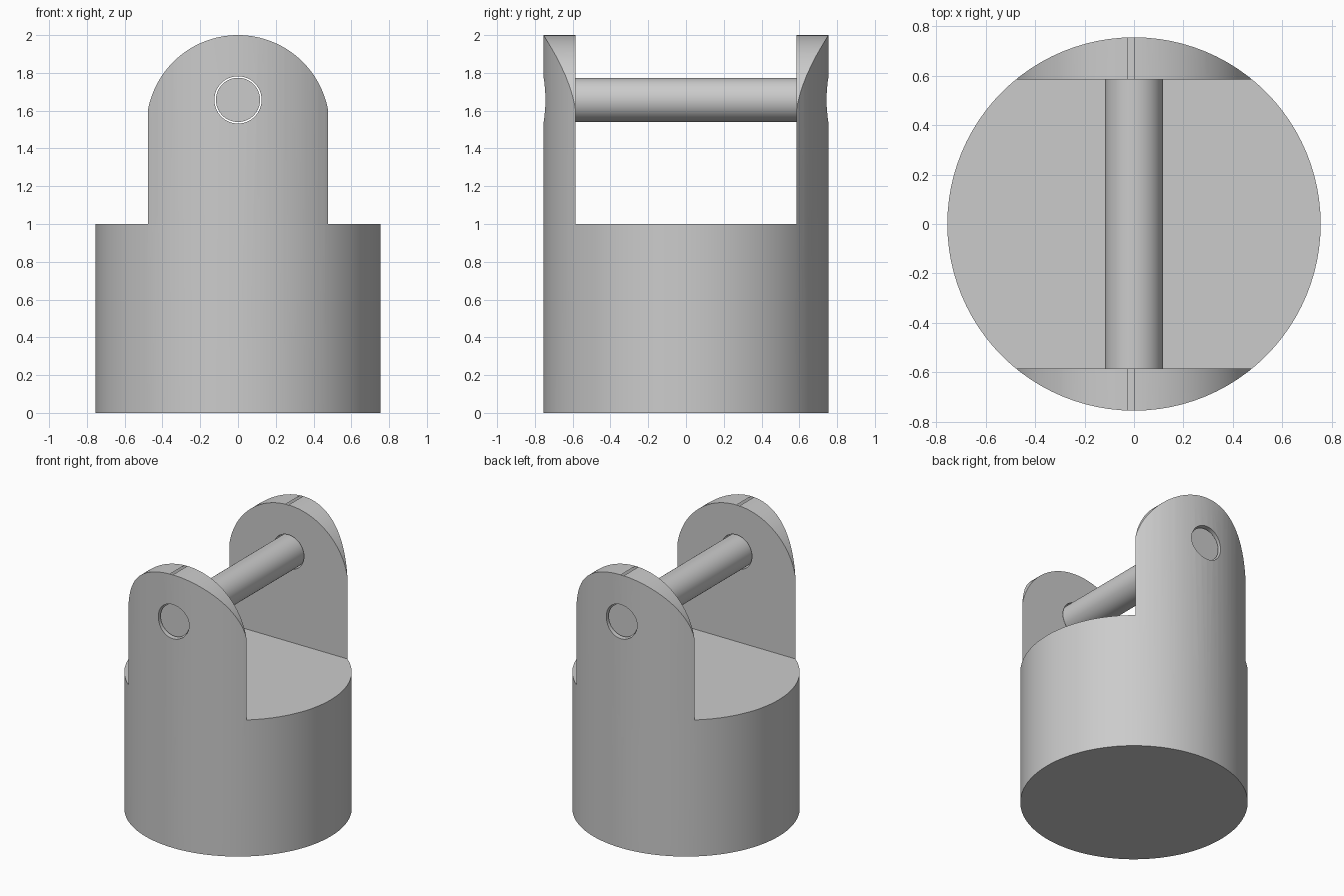
import bpy
import bmesh
from math import cos, sin, pi, radians
from mathutils import Matrix

default_cube = bpy.data.objects.get("Cube")
if default_cube:
    bpy.data.objects.remove(default_cube, do_unlink=True)

RADIUS, HEIGHT, FLOOR = 0.755, 2.0, 1.0
SLOT = 0.585             # half distance between the lugs
ARCH = 0.485             # radius of the rounded lug tops
PIN_Z = 1.657

grey = bpy.data.materials.new("plain grey")
grey.use_nodes = True
colour = (0.6, 0.6, 0.6, 1)
grey.diffuse_color = colour
grey.node_tree.nodes["Principled BSDF"].inputs["Base Color"].default_value = colour


def make_object(name, bm):
    bmesh.ops.recalc_face_normals(bm, faces=bm.faces)
    mesh = bpy.data.meshes.new(name)
    bm.to_mesh(mesh)
    bm.free()
    obj = bpy.data.objects.new(name, mesh)
    bpy.context.collection.objects.link(obj)
    mesh.materials.append(grey)
    return obj


def prism(name, outline, direction):
    """Extrude a flat outline along a direction."""
    bm = bmesh.new()
    face = bm.faces.new([bm.verts.new(p) for p in outline])
    new = bmesh.ops.extrude_face_region(bm, geom=[face])["geom"]
    verts = [v for v in new if isinstance(v, bmesh.types.BMVert)]
    bmesh.ops.translate(bm, verts=verts, vec=direction)
    return make_object(name, bm)


def rod(name, radius, half_length, sides=64):
    """Cylinder along y at the pin height."""
    ring = [(radius * cos(2 * pi * i / sides), -half_length,
             PIN_Z + radius * sin(2 * pi * i / sides)) for i in range(sides)]
    return prism(name, ring, (0, 2 * half_length, 0))


def cut(target, tool, operation):
    tool.hide_render = True
    mod = target.modifiers.new("cut", "BOOLEAN")
    mod.operation, mod.solver, mod.object = operation, "EXACT", tool
    bpy.context.view_layer.objects.active = target
    bpy.ops.object.modifier_apply(modifier=mod.name)
    bpy.data.objects.remove(tool, do_unlink=True)


# Body: one round block from which both lugs are cut
bm = bmesh.new()
bmesh.ops.create_cone(bm, cap_ends=True, segments=96, radius1=RADIUS,
                      radius2=RADIUS, depth=HEIGHT,
                      matrix=Matrix.Translation((0, 0, HEIGHT / 2)))
body = make_object("body_with_lugs", bm)

# Slot between the lugs
slot = [(-1, -SLOT, FLOOR), (-1, SLOT, FLOOR), (-1, SLOT, 3), (-1, -SLOT, 3)]
cut(body, prism("slot_cutter", slot, (2, 0, 0)), "DIFFERENCE")

# Rounded lug tops
spring = HEIGHT - ARCH
arch = [(ARCH * cos(pi * i / 64), -1, spring + ARCH * sin(pi * i / 64))
        for i in range(65)]
outline = [(-1, -1, spring), (-1, -1, -1), (1, -1, -1), (1, -1, spring)] + arch
cut(body, prism("arch_cutter", outline, (0, 2, 0)), "INTERSECT")

# Pin holes through both lugs
cut(body, rod("hole_cutter", 0.125, 1), "DIFFERENCE")

# Cross pin, slightly recessed in its holes
pin = rod("cross_pin", 0.117, 0.73)

for obj in (body, pin):
    bpy.ops.object.select_all(action="DESELECT")
    obj.select_set(True)
    bpy.context.view_layer.objects.active = obj
    bpy.ops.object.shade_smooth_by_angle(angle=radians(30))
